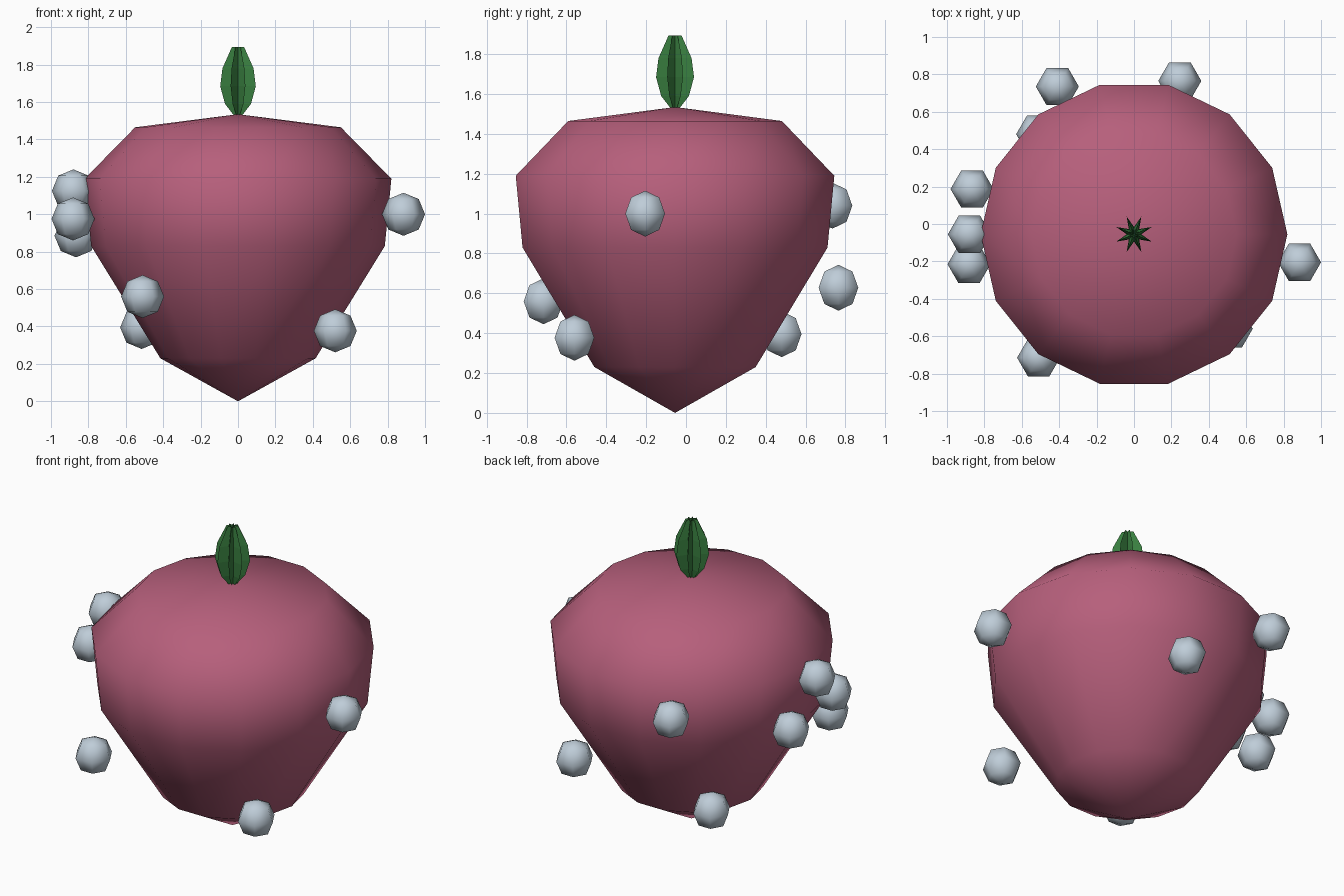
import bpy, bmesh, math

cube = bpy.data.objects.get("Cube")
if cube:
    bpy.data.objects.remove(cube, do_unlink=True)


def material(name, color):
    m = bpy.data.materials.new(name)
    m.use_nodes = True
    m.diffuse_color = (*color, 1)
    m.node_tree.nodes["Principled BSDF"].inputs["Base Color"].default_value = (*color, 1)
    return m


def lathe(name, rings, sides, mat, location, smooth=True):
    """Build a closed solid from rings around the axis. A ring is a list of
    (radius, z) pairs used in turn; radius 0 makes an end point."""
    bm = bmesh.new()
    loops = []
    for ring in rings:
        if ring[0][0] == 0:
            loops.append([bm.verts.new((0, 0, ring[0][1]))] * sides)
            continue
        loop = []
        for i in range(sides):
            r, z = ring[i % len(ring)]
            a = math.tau * i / sides
            loop.append(bm.verts.new((r * math.cos(a), r * math.sin(a), z)))
        loops.append(loop)
    for low, high in zip(loops, loops[1:]):
        for i in range(sides):
            j = (i + 1) % sides
            corners = dict.fromkeys((low[i], low[j], high[j], high[i]))
            bm.faces.new(list(corners))
    bmesh.ops.recalc_face_normals(bm, faces=bm.faces)
    for f in bm.faces:
        f.smooth = smooth
    mesh = bpy.data.meshes.new(name)
    bm.to_mesh(mesh)
    bm.free()
    mesh.materials.append(mat)
    obj = bpy.data.objects.new(name, mesh)
    obj.location = location
    bpy.context.collection.objects.link(obj)
    return obj


skin = material("berry pink", (0.47, 0.115, 0.20))
green = material("leaf green", (0.04, 0.21, 0.05))
pale = material("pale blue grey", (0.52, 0.61, 0.69))

AXIS_Y = -0.055

# Fruit body
profile = [(0, 0), (0.415, 0.23), (0.785, 0.83), (0.82, 1.19), (0.55, 1.465), (0, 1.535)]
lathe("fruit_body", [[p] for p in profile], 14, skin, (0, AXIS_Y, 0))

# Star-shaped leaf tuft: ridges alternate with deep grooves
outline = [(0.025, 0), (0.075, 0.06), (0.103, 0.155), (0.09, 0.25), (0.035, 0.365)]
tuft = [[(0, 0)]]
tuft += [[(r, z), (r * 0.38, z)] for r, z in outline]
tuft += [[(0, 0.3)]]
leaves = lathe("leaf_tuft", tuft, 16, green, (0, AXIS_Y, 1.53), smooth=False)
leaves.rotation_euler.z = math.pi / 8

# Seeds around the body
R = 0.115
seed = [[(0, -R)]]
seed += [[(R * math.cos(a), R * math.sin(a))] for a in (-math.pi / 4, 0, math.pi / 4)]
seed += [[(0, R)]]
spots = [(-0.41, 0.735, 1.04), (0.245, 0.765, 0.628), (-0.866, 0.187, 0.885),
         (-0.88, -0.055, 1.125), (-0.882, -0.215, 0.975), (0.885, -0.205, 1.0),
         (-0.51, -0.715, 0.56), (0.52, -0.56, 0.377), (-0.515, 0.48, 0.395)]
for n, spot in enumerate(spots):
    lathe(f"seed_{n + 1}", seed, 6, pale, spot)
